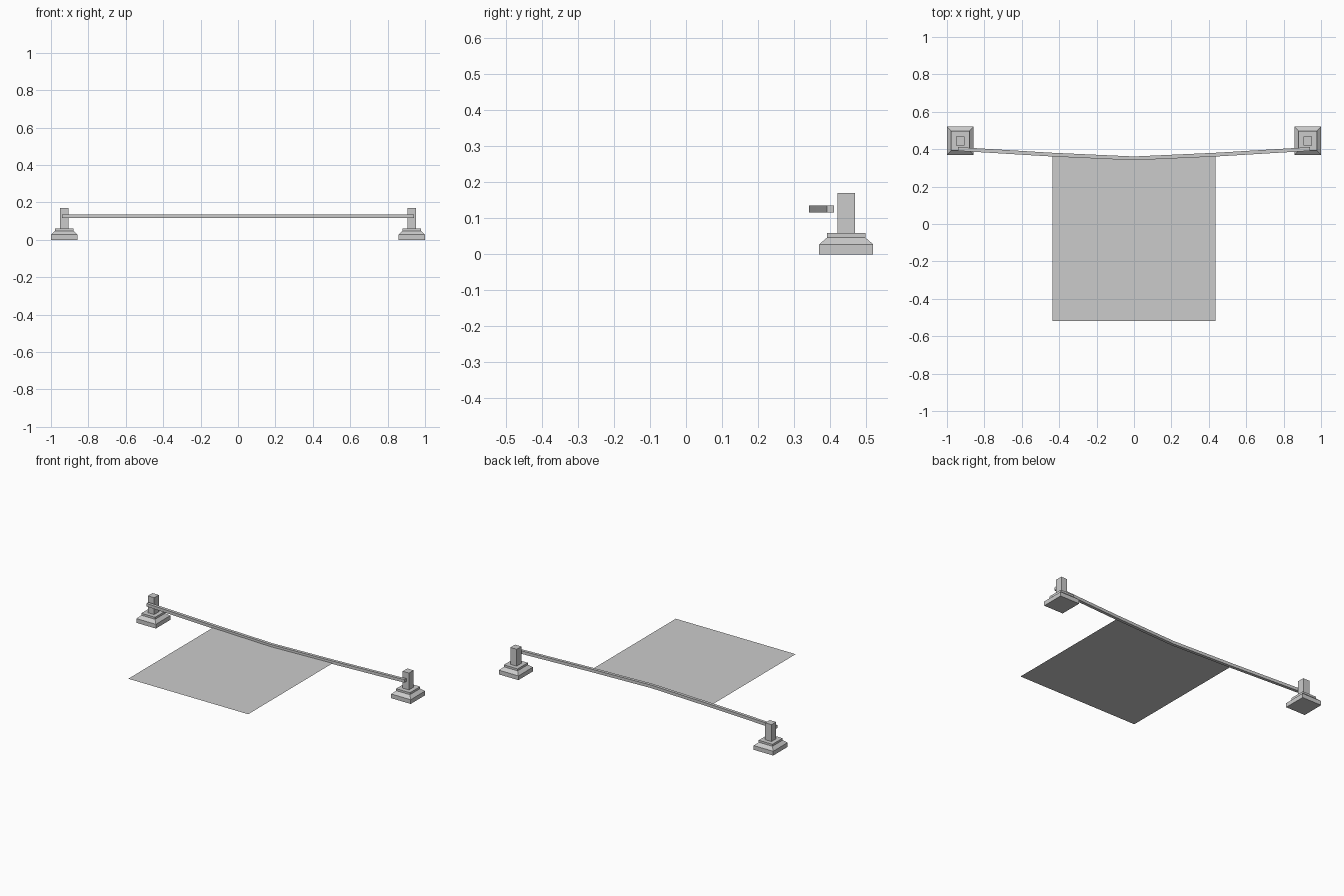
import bpy
import bmesh

if "Cube" in bpy.data.objects:
    bpy.data.objects.remove(bpy.data.objects["Cube"], do_unlink=True)

GREY = (0.6, 0.6, 0.6, 1.0)
grey = bpy.data.materials.new("plain grey")
grey.use_nodes = True
grey.diffuse_color = GREY
grey.node_tree.nodes["Principled BSDF"].inputs["Base Color"].default_value = GREY


def finish(name, bm):
    bmesh.ops.recalc_face_normals(bm, faces=bm.faces)
    mesh = bpy.data.meshes.new(name)
    bm.to_mesh(mesh)
    bm.free()
    mesh.materials.append(grey)
    obj = bpy.data.objects.new(name, mesh)
    bpy.context.collection.objects.link(obj)
    return obj


def skin_rings(name, rings):
    """Join successive four-cornered rings and cap both ends."""
    bm = bmesh.new()
    loops = [[bm.verts.new(p) for p in ring] for ring in rings]
    for a, b in zip(loops, loops[1:]):
        for i in range(4):
            j = (i + 1) % 4
            bm.faces.new((a[i], a[j], b[j], b[i]))
    bm.faces.new(loops[0])
    bm.faces.new(loops[-1])
    return finish(name, bm)


CORNERS = ((-1, -1), (1, -1), (1, 1), (-1, 1))


def stepped_post(name, cx, cy, profile):
    rings = [[(cx + sx * hx, cy + sy * hy, z) for sx, sy in CORNERS]
             for hx, hy, z in profile]
    return skin_rings(name, rings)


# Posts: square foot, sloped shoulder, step and upright (half x, half y, z)
POST = [(0.071, 0.075, 0), (0.071, 0.075, 0.028),
        (0.05, 0.053, 0.047), (0.05, 0.053, 0.06),
        (0.023, 0.024, 0.06), (0.023, 0.024, 0.171)]
for side, sign in (("left", 1), ("right", -1)):
    stepped_post(side + "_post", sign * 0.929, 0.445, POST)

# Bowed square bar in front of the posts
HALF, BAR_Z = 0.01, 0.126
half_path = [(0.94, 0.401), (0.44, 0.371)]
path = [(-x, y) for x, y in half_path] + [(0, 0.351)] + half_path[::-1]
skin_rings("bar", [[(x, y + sy * HALF, BAR_Z + sz * HALF) for sy, sz in CORNERS]
                   for x, y in path])

# Flat sheet reaching forward from the bar
bm = bmesh.new()
half_width, front, back, height = 0.437, -0.518, 0.36, 0.121
bm.faces.new([bm.verts.new(p) for p in (
    (-half_width, front, height), (half_width, front, height),
    (half_width, back, height), (-half_width, back, height))])
sheet = finish("sheet", bm)
if sheet.data.polygons[0].normal.z < 0:
    sheet.data.flip_normals()
